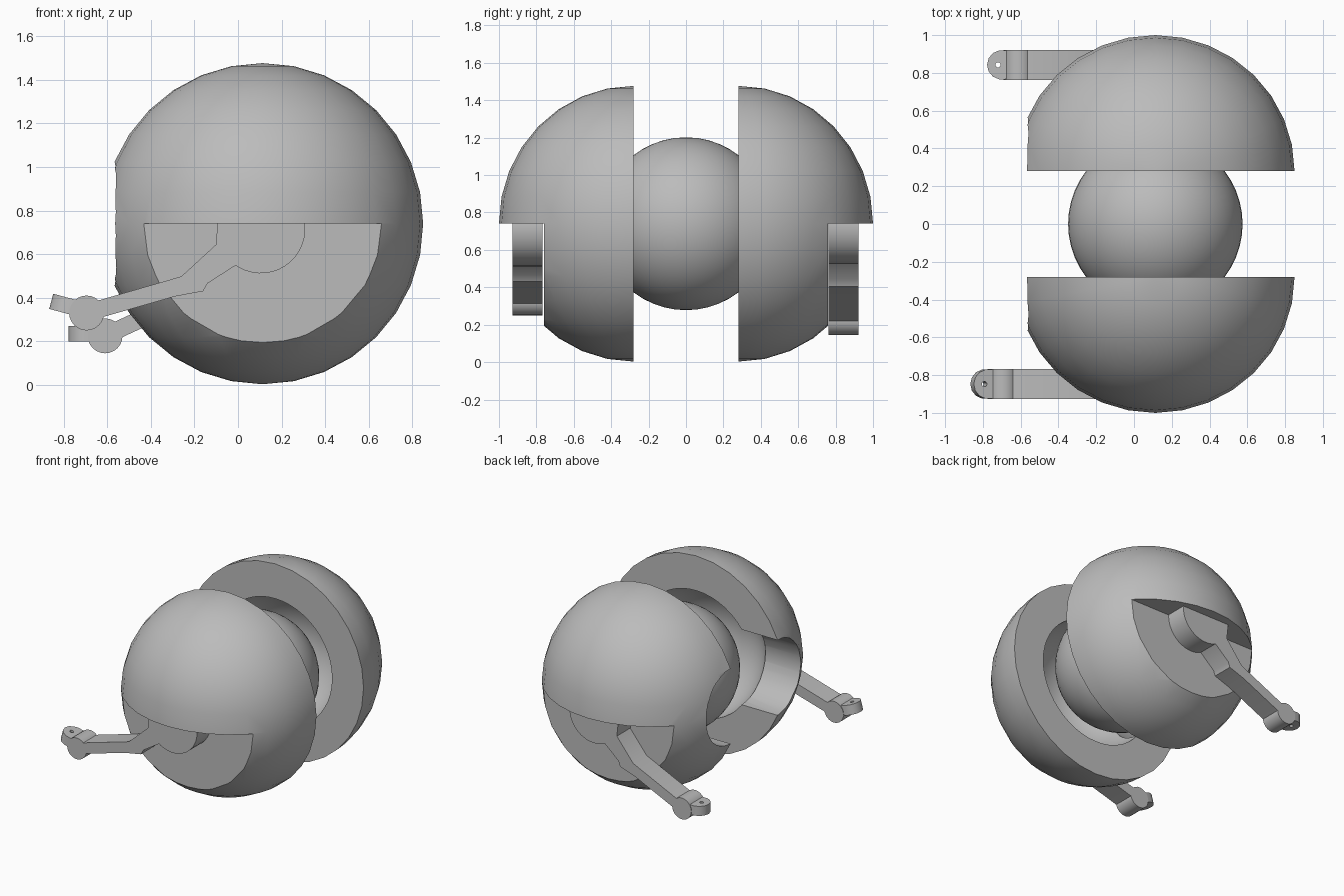
import bpy, bmesh
from math import radians, cos, sin, pi
from mathutils import Matrix, Vector

if "Cube" in bpy.data.objects:
    bpy.data.objects.remove(bpy.data.objects["Cube"])

CX, CZ = 0.113, 0.74      # axis through the ball
GAP = 0.28                # each half is slid out by this much

grey = bpy.data.materials.new("plain grey")
grey.use_nodes = True
grey.diffuse_color = (0.5, 0.5, 0.5, 1)
grey.node_tree.nodes["Principled BSDF"].inputs["Base Color"].default_value = (0.5, 0.5, 0.5, 1)


def finish(name, angle=30):
    ob = bpy.context.object
    ob.name = name
    ob.data.materials.clear()
    ob.data.materials.append(grey)
    bpy.ops.object.shade_smooth_by_angle(angle=radians(angle))
    return ob


def ball(radius, y, segments=32, depth=1.0):
    bpy.ops.mesh.primitive_uv_sphere_add(segments=segments, ring_count=segments // 2,
                                         radius=radius, location=(CX, y, CZ))
    ob = bpy.context.object
    ob.scale.y = depth
    bpy.ops.object.transform_apply(location=False, rotation=False, scale=True)
    return ob


def box(lo, hi):
    lo, hi = Vector(lo), Vector(hi)
    bpy.ops.mesh.primitive_cube_add(size=1, location=(lo + hi) / 2)
    ob = bpy.context.object
    ob.scale = hi - lo
    return ob


def cut(target, cutter):
    mod = target.modifiers.new("cut", 'BOOLEAN')
    mod.operation, mod.solver, mod.object = 'DIFFERENCE', 'EXACT', cutter
    bpy.context.view_layer.objects.active = target
    bpy.ops.object.modifier_apply(modifier=mod.name)
    bpy.data.objects.remove(cutter)
    bpy.ops.object.select_all(action='DESELECT')
    target.select_set(True)


def half_shell(name, s):
    shell = ball(0.737, s * GAP, depth=0.977)
    # flat inner rim
    cut(shell, box((-2, min(s * GAP, -s), -1), (2, max(s * GAP, -s), 3)))
    # round socket for the core
    cut(shell, ball(0.475, s * GAP, 48))
    # half of the round port on the right side
    bpy.ops.mesh.primitive_cylinder_add(vertices=32, radius=0.283, depth=1,
                                        location=(CX - 0.8, s * GAP, CZ),
                                        rotation=(0, pi / 2, 0))
    cut(shell, bpy.context.object)
    # lower cap sliced off to make room for the arm
    near, far = sorted((s * 0.76, s * 1.5))
    cut(shell, box((-2, near, -1), (2, far, CZ)))
    finish(name)


def extrude(name, points, y0, y1, matrix=Matrix()):
    """Flat x-z outline given thickness along y."""
    bm = bmesh.new()
    face = bm.faces.new([bm.verts.new((x, y0, z)) for x, z in points])
    new = bmesh.ops.extrude_face_region(bm, geom=[face])["geom"]
    bmesh.ops.translate(bm, vec=(0, y1 - y0, 0),
                        verts=[v for v in new if isinstance(v, bmesh.types.BMVert)])
    bmesh.ops.recalc_face_normals(bm, faces=bm.faces)
    bm.transform(matrix)
    mesh = bpy.data.meshes.new(name)
    bm.to_mesh(mesh)
    bm.free()
    ob = bpy.data.objects.new(name, mesh)
    bpy.context.collection.objects.link(ob)
    bpy.ops.object.select_all(action='DESELECT')
    ob.select_set(True)
    bpy.context.view_layer.objects.active = ob
    return finish(name)


def arc(cx, cz, r, start, end, n):
    return [(cx + r * cos(radians(start + (end - start) * i / n)),
             cz + r * sin(radians(start + (end - start) * i / n))) for i in range(n + 1)]


def arm(side, y0, y1, wrist, swing, tip_tilt):
    # shoulder disc and bent bar share one outline, swung about the wrist
    bar = [(-0.10, 0.645), (-0.26, 0.498), (-0.66, 0.382), (-0.66, 0.30),
           (-0.29, 0.406), (-0.16, 0.43), (-0.14, 0.466), (-0.01, 0.549)]
    outline = arc(0.105, 0.715, 0.203, -120, 170, 32) + bar
    pivot = Vector((-0.695, 0, 0.33))
    place = (Matrix.Translation(Vector((wrist[0], 0, wrist[1])))
             @ Matrix.Rotation(radians(swing), 4, 'Y') @ Matrix.Translation(-pivot))
    extrude(side + "_arm", outline, y0, y1, place)
    extrude(side + "_wrist", arc(wrist[0], wrist[1], 0.08, 0, 345, 23), y0, y1)
    # stubby pad with a rounded end and a small pin hole
    mid = (y0 + y1) / 2
    pad = [(-0.02, -0.075), (-0.02, 0.075)] + arc(-0.09, 0, 0.078, 100, 260, 6)
    lay = (Matrix.Translation(Vector((wrist[0], mid, wrist[1] + 0.01)))
           @ Matrix.Rotation(radians(tip_tilt), 4, 'Y')
           @ Matrix.Rotation(radians(90), 4, 'X'))
    tip = extrude(side + "_arm_tip", pad, -0.036, 0.036, lay)
    spot = lay @ Vector((-0.07 - 0.04, 0, 0))
    bpy.ops.mesh.primitive_cylinder_add(vertices=12, radius=0.014, depth=0.3, location=spot,
                                        rotation=(0, radians(tip_tilt), 0))
    cut(tip, bpy.context.object)


half_shell("front_half_shell", -1)
half_shell("back_half_shell", 1)
ball(0.462, 0, 48)
finish("core_ball")
arm("front", -0.927, -0.768, (-0.695, 0.33), 0, 15)
arm("back", 0.763, 0.922, (-0.61, 0.225), -8.7, 0)
